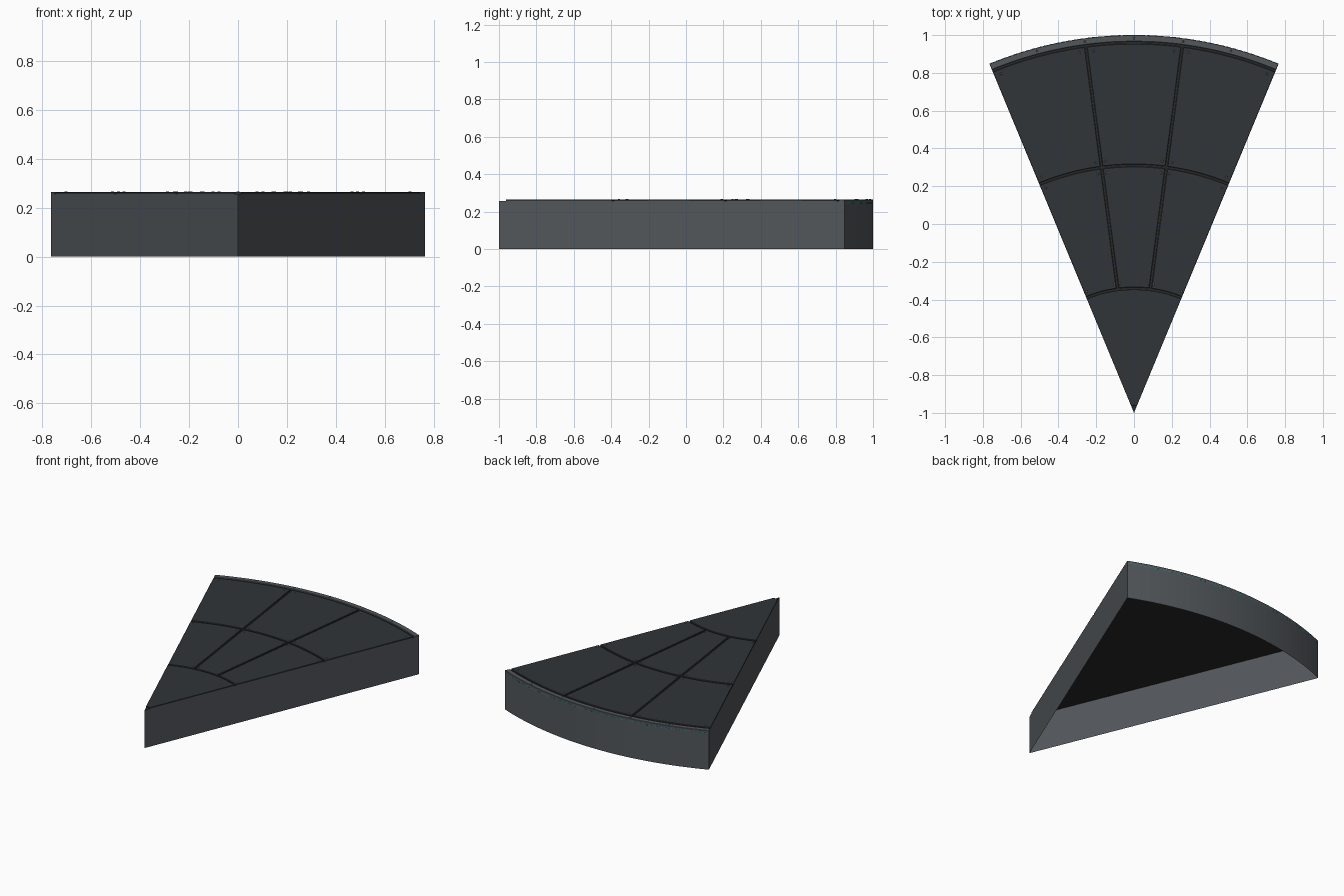
import bpy, bmesh, math

if "Cube" in bpy.data.objects:
    bpy.data.objects.remove(bpy.data.objects["Cube"])

HALF = math.radians(22.5)      # half angle of the wedge
SPLIT = math.radians(7.5)      # radial seams between deck panels
R, FLOOR, TOP = 2.0, 0.257, 0.265
GAP = 0.006                    # half seam width
SEGS = 48                      # segments over the whole arc


def material(name, rgb):
    m = bpy.data.materials.new(name)
    m.diffuse_color = (*rgb, 1)
    m.use_nodes = True
    m.node_tree.nodes["Principled BSDF"].inputs["Base Color"].default_value = m.diffuse_color
    return m


GREY = material("grey_metal", (0.085, 0.095, 0.105))
DARK = material("dark_panel", (0.030, 0.035, 0.039))
BLACK = material("underside", (0.021, 0.021, 0.021))
TEAL = material("teal_light", (0.02, 0.22, 0.24))


def polar(r, a, z):
    return (r * math.sin(a), r * math.cos(a) - 1, z)


def finish(name, bm, mat, bevel=0):
    mesh = bpy.data.meshes.new(name)
    bm.to_mesh(mesh)
    bm.free()
    ob = bpy.data.objects.new(name, mesh)
    bpy.context.collection.objects.link(ob)
    mesh.materials.append(mat)
    bpy.ops.object.select_all(action='DESELECT')
    ob.select_set(True)
    bpy.context.view_layer.objects.active = ob
    bpy.ops.object.shade_smooth_by_angle(angle=math.radians(30))
    if bevel:
        mod = ob.modifiers.new("bevel", 'BEVEL')
        mod.width, mod.segments = bevel, 1
        mod.limit_method, mod.angle_limit = 'ANGLE', math.radians(40)
    return ob


def sector(bm, r0, r1, a0, a1, z0, z1, gap0=0, gap1=0):
    """Curved slab between two radii and two angles; gaps keep seams parallel."""
    n = max(1, round(SEGS * (a1 - a0) / (2 * HALF)))
    rows = []
    for r in (r0, r1):
        lo, hi = a0 + gap0 / r, a1 - gap1 / r
        angles = [lo + (hi - lo) * i / n for i in range(n + 1)]
        rows.append([[bm.verts.new(polar(r, a, z)) for a in angles] for z in (z0, z1)])
    (ib, it), (ob, ot) = rows
    for i in range(n):
        j = i + 1
        bm.faces.new((it[i], it[j], ot[j], ot[i]))
        bm.faces.new((ob[i], ot[i], ot[j], ob[j]))
        bm.faces.new((ib[j], it[j], it[i], ib[i]))
    bm.faces.new((ib[0], it[0], ot[0], ob[0]))
    bm.faces.new((ob[n], ot[n], it[n], ib[n]))


# Wedge outline: apex plus outer arc
arc = [polar(R, -HALF + 2 * HALF * i / SEGS, 0) for i in range(SEGS + 1)]
outline = [polar(0, 0, 0)] + arc

# Open-bottomed outer walls
bm = bmesh.new()
low = [bm.verts.new(p) for p in outline]
high = [bm.verts.new((x, y, FLOOR)) for x, y, _ in outline]
for i in range(len(low)):
    j = (i + 1) % len(low)
    bm.faces.new((low[j], low[i], high[i], high[j]))
finish("outer_walls", bm, GREY)

# Deck floor visible in the seams and from below
bm = bmesh.new()
bm.faces.new([bm.verts.new((x, y, FLOOR)) for x, y, _ in reversed(outline)])
finish("deck_floor", bm, BLACK)

# Deck panels: one at the tip, then two rows of three
bm = bmesh.new()
sector(bm, 0.04, 0.653, -HALF, HALF, FLOOR, TOP)
finish("tip_panel", bm, DARK, 0.002)

cuts = [-HALF, -SPLIT, SPLIT, HALF]
rows = [("middle_panel", 0.665, 1.304), ("outer_panel", 1.316, 1.954)]
for name, r0, r1 in rows:
    for k in range(3):
        bm = bmesh.new()
        sector(bm, r0, r1, cuts[k], cuts[k + 1], FLOOR, TOP,
               GAP if k > 0 else 0, GAP if k < 2 else 0)
        finish(f"{name}_{k + 1}", bm, DARK, 0.002)

# Rim along the outer arc
bm = bmesh.new()
sector(bm, 1.966, R, -HALF, HALF, FLOOR, TOP)
finish("outer_rim", bm, GREY, 0.002)

# Bolts in the panel corners and along the rim
spots = []
inset = math.radians(1.1)
for _, r0, r1 in rows:
    for r in (r0 + 0.025, r1 - 0.025):
        for s in (-1, 1):
            spots += [(r, s * a) for a in (SPLIT - inset, SPLIT + inset, HALF - inset)]
spots += [(1.983, math.radians(a)) for a in (-15, -7.5, 0, 7.5, 15)]
bm = bmesh.new()
for r, a in spots:
    ring = bmesh.ops.create_cone(bm, cap_ends=True, segments=8, radius1=0.007,
                                 radius2=0.005, depth=0.003)["verts"]
    bmesh.ops.translate(bm, verts=ring, vec=polar(r, a, TOP + 0.0005))
finish("bolts", bm, GREY)

# Dashed light line just below the rim
bm = bmesh.new()
count = 48
step = 2 * HALF / count
for i in range(count):
    a = -HALF + i * step
    sector(bm, R - 0.001, R + 0.001, a + step * 0.2, a + step * 0.8, 0.243, 0.248)
finish("light_strip", bm, TEAL)
